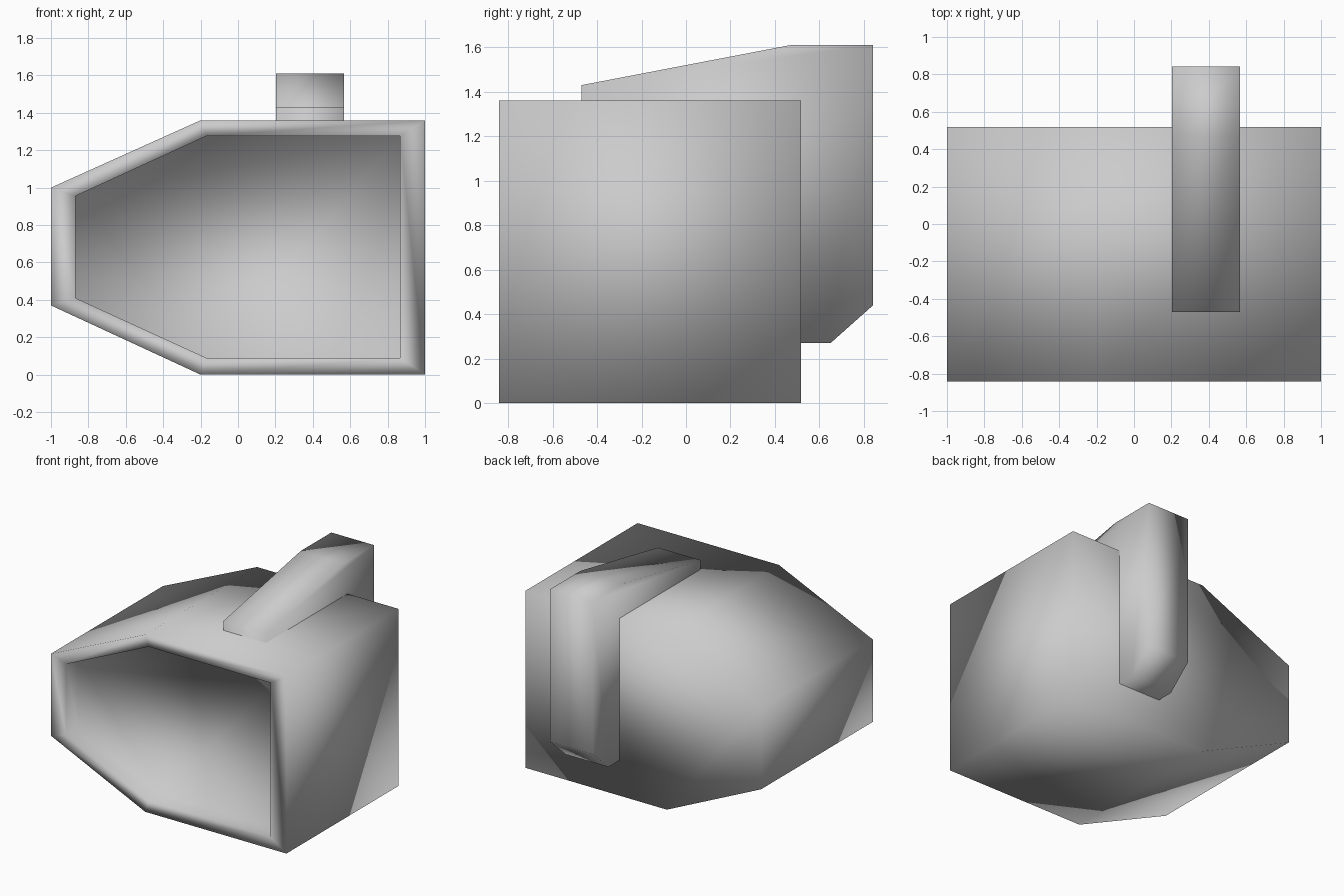
import bpy
import bmesh

# Remove the default cube
cube = bpy.data.objects.get("Cube")
if cube:
    bpy.data.objects.remove(cube, do_unlink=True)

# Single grey material
GREY = (0.6, 0.6, 0.6, 1.0)
grey = bpy.data.materials.new("plain grey")
grey.use_nodes = True
grey.diffuse_color = GREY
grey.node_tree.nodes["Principled BSDF"].inputs["Base Color"].default_value = GREY


def loft(name, loops):
    """Join matching point loops with quads and cap both ends, smooth shaded."""
    bm = bmesh.new()
    rings = [[bm.verts.new(p) for p in loop] for loop in loops]
    for a, b in zip(rings, rings[1:]):
        for i in range(len(a)):
            j = (i + 1) % len(a)
            bm.faces.new((a[i], a[j], b[j], b[i]))
    bm.faces.new(rings[0])
    bm.faces.new(rings[-1])
    bmesh.ops.recalc_face_normals(bm, faces=bm.faces)
    for face in bm.faces:
        face.smooth = True
    mesh = bpy.data.meshes.new(name)
    bm.to_mesh(mesh)
    bm.free()
    mesh.materials.append(grey)
    obj = bpy.data.objects.new(name, mesh)
    bpy.context.collection.objects.link(obj)
    return obj


# Body: back wall, outer shell, front rim and shallow recessed front panel
outer = [(-1, 0.37), (-0.2, 0), (1, 0), (1, 1.36), (-0.2, 1.36), (-1, 1)]
inner = [(-0.87, 0.41), (-0.17, 0.09), (0.867, 0.09),
         (0.867, 1.275), (-0.17, 1.275), (-0.87, 0.955)]
FRONT, BACK, PANEL = -0.841, 0.518, -0.7
sections = [(outer, BACK), (outer, FRONT), (inner, FRONT), (inner, PANEL)]
loft("recessed_body", [[(x, y, z) for x, z in shape] for shape, y in sections])

# Block sunk into the body, standing out above the top and behind the back
block = [(-0.47, 0.27), (-0.47, 1.43), (0.47, 1.61),
         (0.841, 1.61), (0.841, 0.44), (0.65, 0.27)]
loft("sunken_block", [[(x, y, z) for y, z in block] for x in (0.204, 0.567)])
